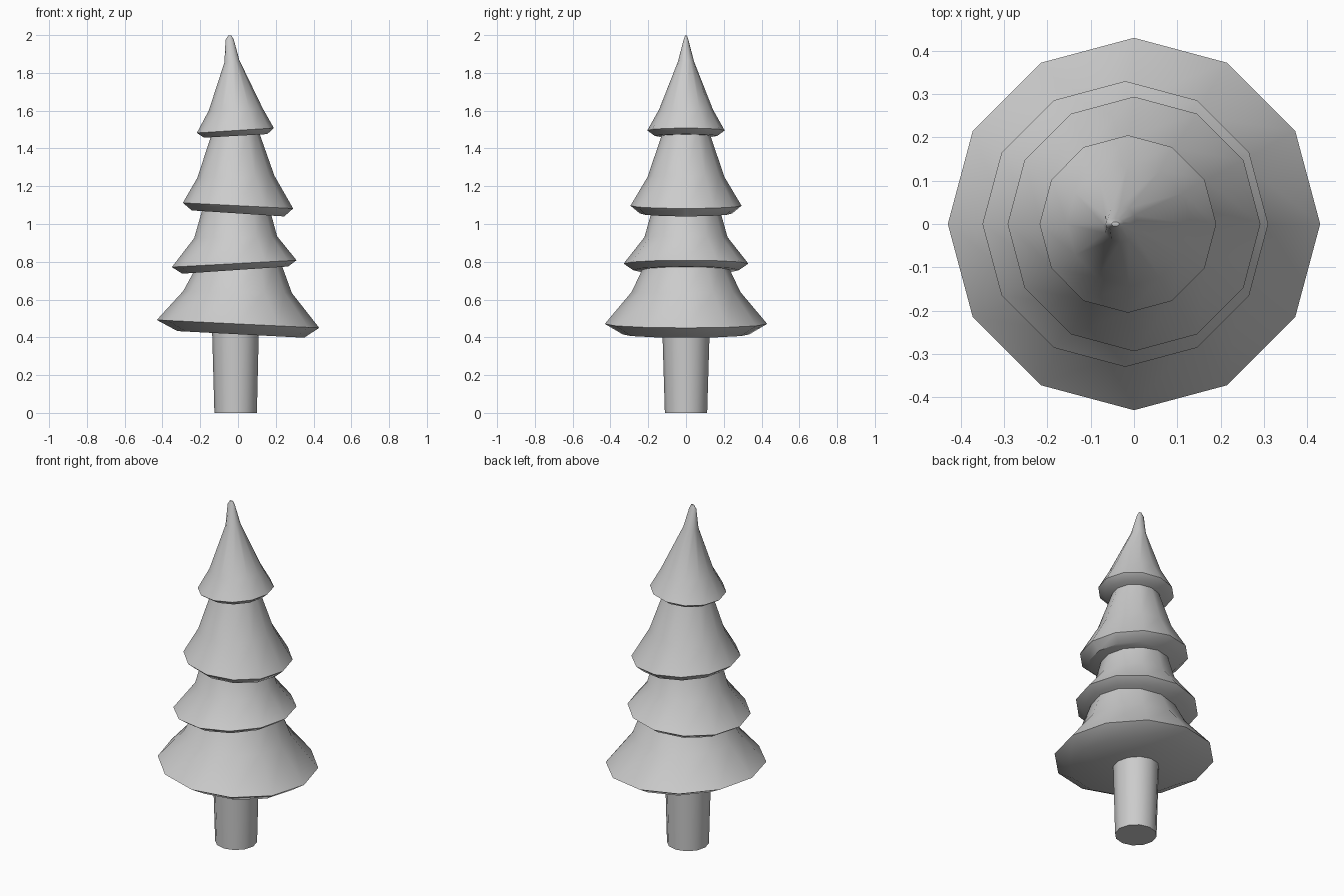
import bpy, bmesh, math

SIDES = 12


def lofted(name, rings):
    """Skin tilted rings given as (x left, z left, x right, z right, y radius)."""
    bm = bmesh.new()
    loops = []
    for xl, zl, xr, zr, ry in rings:
        loop = []
        for k in range(SIDES):
            a = 2 * math.pi * k / SIDES
            t = (1 + math.cos(a)) / 2
            loop.append(bm.verts.new((xl + (xr - xl) * t, ry * math.sin(a), zl + (zr - zl) * t)))
        loops.append(loop)
    for lo, hi in zip(loops, loops[1:]):
        for k in range(SIDES):
            n = (k + 1) % SIDES
            bm.faces.new((lo[k], lo[n], hi[n], hi[k]))
    bm.faces.new(loops[0][::-1])
    bm.faces.new(loops[-1])
    mesh = bpy.data.meshes.new(name)
    bm.to_mesh(mesh)
    bm.free()
    obj = bpy.data.objects.new(name, mesh)
    bpy.context.collection.objects.link(obj)
    bpy.ops.object.select_all(action='DESELECT')
    obj.select_set(True)
    bpy.context.view_layer.objects.active = obj
    bpy.ops.object.shade_smooth_by_angle(angle=math.radians(45))
    return obj


# Trunk, slightly wider at the top
lofted("trunk", [(-0.125, 0, 0.10, 0, 0.112), (-0.137, 0.43, 0.11, 0.43, 0.125)])

# Branch tiers: underside, rim, waist, top
lofted("bottom_tier", [
    (-0.32, 0.433, 0.35, 0.398, 0.335),
    (-0.43, 0.492, 0.43, 0.450, 0.43),
    (-0.290, 0.645, 0.285, 0.635, 0.288),
    (-0.205, 0.80, 0.225, 0.80, 0.212),
])
lofted("lower_middle_tier", [
    (-0.295, 0.737, 0.265, 0.775, 0.28),
    (-0.35, 0.772, 0.31, 0.808, 0.33),
    (-0.232, 0.925, 0.207, 0.935, 0.22),
    (-0.185, 1.09, 0.165, 1.09, 0.175),
])
lofted("upper_middle_tier", [
    (-0.245, 1.072, 0.245, 1.040, 0.245),
    (-0.292, 1.112, 0.292, 1.082, 0.294),
    (-0.215, 1.245, 0.193, 1.255, 0.203),
    (-0.135, 1.49, 0.11, 1.49, 0.122),
])

# Top tier with a rounded, leaning tip
lofted("top_tier", [
    (-0.18, 1.457, 0.155, 1.476, 0.165),
    (-0.218, 1.482, 0.19, 1.508, 0.205),
    (-0.155, 1.60, 0.132, 1.61, 0.143),
    (-0.072, 1.855, 0.007, 1.868, 0.042),
    (-0.066, 1.975, -0.022, 1.975, 0.013),
    (-0.052, 1.997, -0.034, 1.997, 0.005),
])
